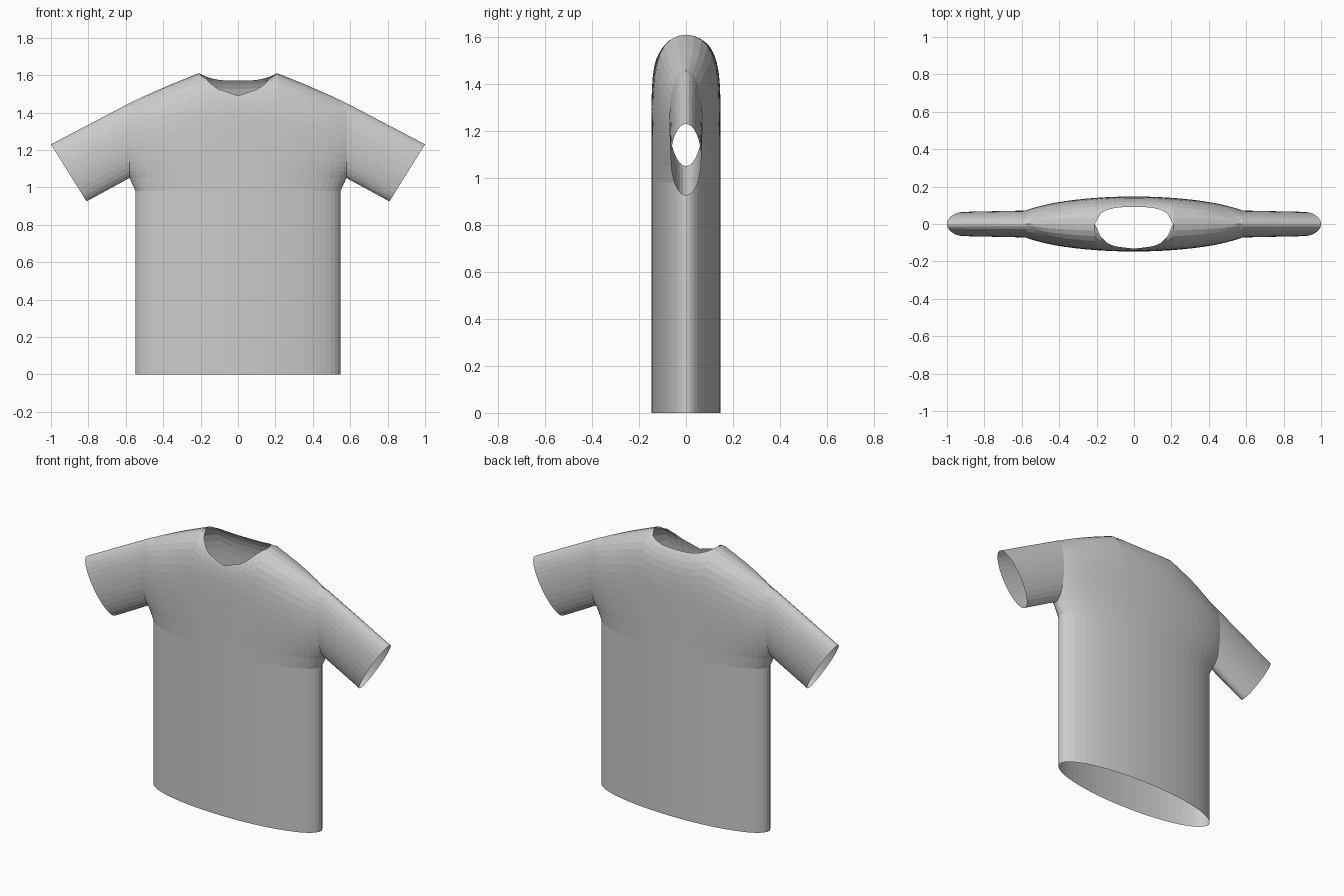
import bpy, bmesh
from math import sin, cos, pi, sqrt, asin

cube = bpy.data.objects.get("Cube")
if cube:
    bpy.data.objects.remove(cube, do_unlink=True)

HALF_W, ARM_X, DEPTH = 0.548, 0.58, 0.147
ARM_Z, ARM_H, ARM_D = 1.25, 0.2, 0.072
NECK_X, PIT_Z, ROWS = 0.21, 1.05, 16


def lerp_path(points, x):
    for (x0, z0), (x1, z1) in zip(points, points[1:]):
        if x <= x1 + 1e-6:
            return z0 + (z1 - z0) * (x - x0) / (x1 - x0)
    return points[-1][1]


SHOULDER = [(0, 1.61), (NECK_X, 1.61), (0.36, 1.55), (0.5, 1.488), (ARM_X, 1.45)]
FRONT_NECK = [(0, 1.49), (0.12, 1.53), (0.18, 1.59), (NECK_X, 1.61)]


def hem_top(x, side):
    """Upper edge of a panel: neckline in the middle, shoulder seam outside."""
    if x >= NECK_X - 1e-5:
        return lerp_path(SHOULDER, x)
    if side < 0:
        return lerp_path(FRONT_NECK, x)
    return 1.57 + 0.04 * (x / NECK_X) ** 3


def body_point(a, z, side):
    """Oval torso that domes over at the shoulders and opens at the armholes."""
    crest = lerp_path(SHOULDER, ARM_X * abs(sin(a)))
    t = max(0, (z - 1.1) / (crest - 1.1))
    dome = sqrt(max(0, 1 - t ** 6))
    arm = ARM_D * sqrt(max(0, 1 - ((z - ARM_Z) / ARM_H) ** 2))
    y = sqrt((DEPTH * cos(a) * dome) ** 2 + (arm * sin(a)) ** 2)
    flare = min(1, max(0, (z - 0.98) / (PIT_Z - 0.98)))
    return ((HALF_W + (ARM_X - HALF_W) * flare) * sin(a), side * y, z)


def add_grid(bm, columns):
    grid = [[bm.verts.new(p) for p in col] for col in columns]
    for c0, c1 in zip(grid, grid[1:]):
        for quad in zip(c0, c1, c1[1:], c0[1:]):
            bm.faces.new(quad)


bm = bmesh.new()

# Front and back panels
neck_a = asin(NECK_X / ARM_X)
half = [neck_a * i / 6 for i in range(6)]
half += [neck_a + (pi / 2 - neck_a) * i / 11 for i in range(12)]
angles = [-a for a in reversed(half[1:])] + half
for side in (-1, 1):
    columns = []
    for a in angles:
        top = hem_top(ARM_X * abs(sin(a)), side)
        heights = [0, 0.5, 0.98]
        heights += [PIT_Z + (top - PIT_Z) * (1 - cos(pi * k / ROWS)) / 2 for k in range(ROWS + 1)]
        columns.append([body_point(a, z, side) for z in heights])
    add_grid(bm, columns)

# Sleeves, lofted from each armhole to a slanted cuff
for s in (-1, 1):
    rings = []
    for f in (0, 0.5, 1):
        ring = []
        for k in range(2 * ROWS + 1):
            c, d = cos(pi * k / ROWS), sin(pi * k / ROWS)
            x = ARM_X + f * (0.905 + 0.095 * c - ARM_X)
            z0 = ARM_Z + ARM_H * c
            z = z0 + f * (1.0775 + 0.1525 * c - z0)
            ring.append((s * x, d * (ARM_D + f * (0.065 - ARM_D)), z))
        rings.append(ring)
    add_grid(bm, rings)

# Sew the seams
bmesh.ops.remove_doubles(bm, verts=bm.verts, dist=0.0005)
bmesh.ops.dissolve_degenerate(bm, edges=bm.edges, dist=0.0003)
bmesh.ops.recalc_face_normals(bm, faces=bm.faces)
front = min(bm.faces, key=lambda f: f.calc_center_median().y)
if front.normal.y > 0:
    bmesh.ops.reverse_faces(bm, faces=bm.faces)

mesh = bpy.data.meshes.new("shirt")
bm.to_mesh(mesh)
bm.free()
shirt = bpy.data.objects.new("shirt", mesh)
bpy.context.collection.objects.link(shirt)

# Plain grey cloth
cloth = bpy.data.materials.new("grey_cloth")
cloth.use_nodes = True
colour = (0.6, 0.6, 0.6, 1)
cloth.diffuse_color = colour
cloth.node_tree.nodes["Principled BSDF"].inputs["Base Color"].default_value = colour
mesh.materials.append(cloth)
